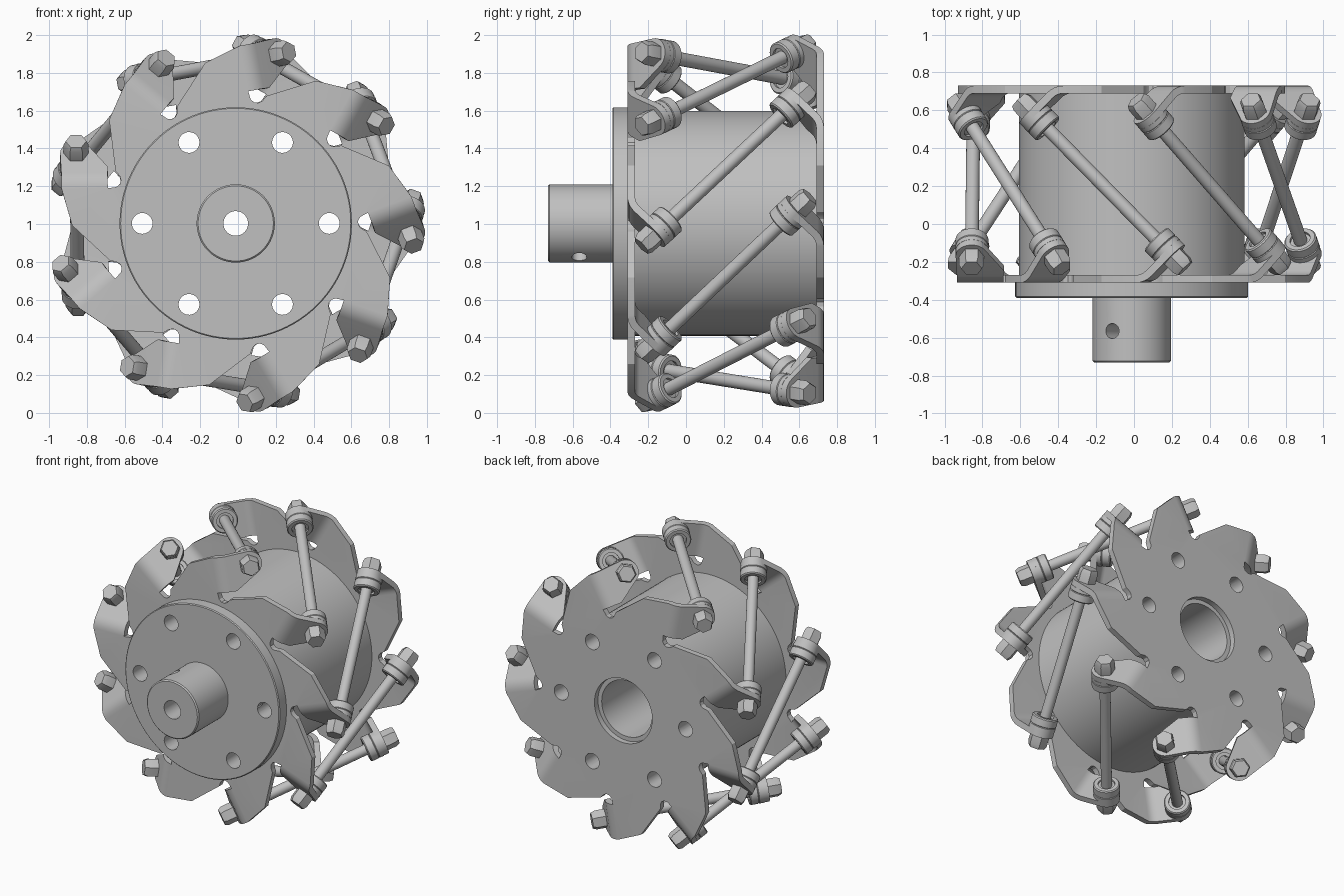
import bpy, bmesh
from math import sin, cos, pi, radians, sqrt
from mathutils import Matrix, Vector

if "Cube" in bpy.data.objects:
    bpy.data.objects.remove(bpy.data.objects["Cube"])

TEETH = 9
STEP = 2 * pi / TEETH
PHASE = radians(20.7)
CENTRE = Vector((-0.012, 0.21, 1.003))
ROD_R = 0.84          # distance from wheel axis to rod axis

grey = bpy.data.materials.new("steel grey")
grey.use_nodes = True
grey.diffuse_color = (0.53, 0.53, 0.53, 1)
grey.node_tree.nodes["Principled BSDF"].inputs["Base Color"].default_value = (0.53, 0.53, 0.53, 1)


def frame(phi):
    """Local axes: x radial, y clockwise tangent, z along the wheel axis."""
    r = Vector((cos(phi), 0, sin(phi)))
    t = Vector((sin(phi), 0, -cos(phi)))
    rot = Matrix((r, t, Vector((0, 1, 0)))).transposed().to_4x4()
    return Matrix.Translation(CENTRE) @ rot


def add_object(name, mesh, matrix):
    ob = bpy.data.objects.new(name, mesh)
    bpy.context.collection.objects.link(ob)
    ob.matrix_world = matrix
    return ob


def finish(bm, name):
    bmesh.ops.remove_doubles(bm, verts=bm.verts, dist=1e-5)
    mesh = bpy.data.meshes.new(name)
    bm.to_mesh(mesh)
    bm.free()
    mesh.materials.append(grey)
    return mesh


def lathe(bm, profile, segs, closed=False, matrix=Matrix()):
    """Turn (radius, height) points around z; the outside runs upwards."""
    rings = [[bm.verts.new(matrix @ Vector((r * cos(2 * pi * i / segs), r * sin(2 * pi * i / segs), h)))
              for i in range(segs)] for r, h in profile]
    pairs = list(zip(rings, rings[1:])) + ([(rings[-1], rings[0])] if closed else [])
    for a, b in pairs:
        for i in range(segs):
            j = (i + 1) % segs
            bm.faces.new((a[i], a[j], b[j], b[i]))


def turned(name, profile, segs, closed=False):
    bm = bmesh.new()
    lathe(bm, profile, segs, closed)
    return finish(bm, name)


def rod_shape(radius, low, high):
    return [(0, low), (radius, low), (radius, high), (0, high)]


def use_modifier(ob, kind, **settings):
    mod = ob.modifiers.new(kind.lower(), kind)
    for key, value in settings.items():
        setattr(mod, key, value)
    bpy.context.view_layer.objects.active = ob
    bpy.ops.object.modifier_apply(modifier=mod.name)


def smooth(ob):
    bpy.ops.object.select_all(action="DESELECT")
    ob.select_set(True)
    bpy.context.view_layer.objects.active = ob
    bpy.ops.object.shade_smooth_by_angle(angle=radians(30))


# Toothed plate: flat body with a bent tab on every tooth
FOLD, BEND, STRIPS = 0.194, 0.1, 4
PLATE_Z = -0.5
BEND_LEN = BEND * pi / 4


def bent(r, u):
    """Point at radius r and distance u past the start of the fold."""
    a = min(u, BEND_LEN) / BEND
    d = max(u - BEND_LEN, 0) / sqrt(2)
    return Vector((r, FOLD + BEND * sin(a) + d, PLATE_Z + BEND * (1 - cos(a)) + d))


def build_plate():
    bm = bmesh.new()
    outline = []
    for k in range(TEETH):
        turn = Matrix.Rotation(STEP * k, 3, "Z")
        new = lambda p: bm.verts.new(turn @ Vector(p))
        corner = new((0.866, 0, PLATE_Z))
        rows = [(new(bent(0.92, BEND_LEN * i / STRIPS)), new(bent(0.675, BEND_LEN * i / STRIPS)))
                for i in range(STRIPS + 1)]
        for (a, b), (c, d) in zip(rows, rows[1:]):
            bm.faces.new((a, c, d, b))
        # rounded tab end
        end = BEND_LEN + 0.147
        arc = [new(bent(ROD_R + 0.085 * cos(a), end + 0.085 * sin(a)))
               for a in [radians(10 * i) for i in range(15)]]
        heel = new(bent(0.672, BEND_LEN + 0.04))
        bm.faces.new([rows[-1][0]] + arc + [heel, rows[-1][1]])
        # relief slot
        slot = [new((r, t, PLATE_Z)) for r, t in
                ((0.63, 0.2), (0.611, 0.215), (0.605, 0.236), (0.611, 0.258), (0.633, 0.285))]
        outline += [corner, rows[0][0], rows[0][1]] + slot
    bm.faces.new(outline)
    return finish(bm, "toothed_plate")


front_plate = add_object("front_plate", build_plate(), frame(PHASE))
back_plate = add_object("back_plate", build_plate(), frame(PHASE) @ Matrix.Rotation(pi, 4, "X"))
for plate in (front_plate, back_plate):
    use_modifier(plate, "SOLIDIFY", thickness=0.04, offset=0, use_even_offset=True)

# Hub with shaft, and the bored drum between the plates
hub = add_object("hub", turned("hub", [
    (0.065, -0.94), (0.199, -0.94), (0.207, -0.932), (0.207, -0.6), (0.609, -0.6),
    (0.615, -0.594), (0.615, -0.52), (0.065, -0.52)], 96, True), frame(0))
drum = add_object("drum", turned("drum", [
    (0.2, -0.48), (0.595, -0.48), (0.595, 0.48), (0.2, 0.48)], 96, True), frame(0))

# Cutters: six through holes, plate centre, cross hole in the shaft
bm = bmesh.new()
for k in range(6):
    place = Matrix.Rotation(k * pi / 3, 4, "Z") @ Matrix.Translation((0.495, 0, 0))
    lathe(bm, rod_shape(0.055, -1.2, 1.2), 32, matrix=place)
holes = add_object("hole_cutter", finish(bm, "hole_cutter"), frame(0))
centre = add_object("centre_cutter", turned("centre_cutter", rod_shape(0.23, -1.2, 1.2), 64), frame(0))
cross_dir = Vector((-0.5, -sqrt(0.75), 0)).to_track_quat("Z", "X").to_matrix().to_4x4()
cross = add_object("cross_cutter", turned("cross_cutter", rod_shape(0.04, -0.4, 0.4), 32),
                   frame(0) @ Matrix.Translation((0, 0, -0.775)) @ cross_dir)
for part, cutters in ((front_plate, (holes, centre)), (back_plate, (holes, centre)),
                      (hub, (holes, cross)), (drum, (holes,))):
    for cutter in cutters:
        cutter.hide_render = True
        use_modifier(part, "BOOLEAN", operation="DIFFERENCE", object=cutter, solver="EXACT")
for cutter in (holes, centre, cross):
    bpy.data.objects.remove(cutter)
for part in (front_plate, back_plate, hub, drum):
    smooth(part)

# Slanted rods, each with a collar and a hex bolt at both ends
rod_mesh = turned("rod", rod_shape(0.036, -0.55, 0.55), 24)
collar_mesh = turned("collar", [
    (0.03, 0.425), (0.055, 0.425), (0.055, 0.41), (0.08, 0.41), (0.087, 0.417), (0.087, 0.465),
    (0.083, 0.469), (0.087, 0.473), (0.087, 0.5), (0.03, 0.5)], 40, True)
bolt_mesh = turned("bolt", [
    (0, 0.53), (0.066, 0.53), (0.066, 0.605), (0.055, 0.63), (0, 0.63)], 6)
slant = Matrix.Translation((ROD_R, 0, 0)) @ Matrix.Rotation(radians(-135), 4, "X")
flip = Matrix.Rotation(pi, 4, "X")
for k in range(TEETH):
    base = frame(PHASE + k * STEP) @ slant
    smooth(add_object(f"rod_{k + 1}", rod_mesh, base))
    for side, m in (("front", base), ("back", base @ flip)):
        smooth(add_object(f"{side}_collar_{k + 1}", collar_mesh, m))
        smooth(add_object(f"{side}_bolt_{k + 1}", bolt_mesh, m))
